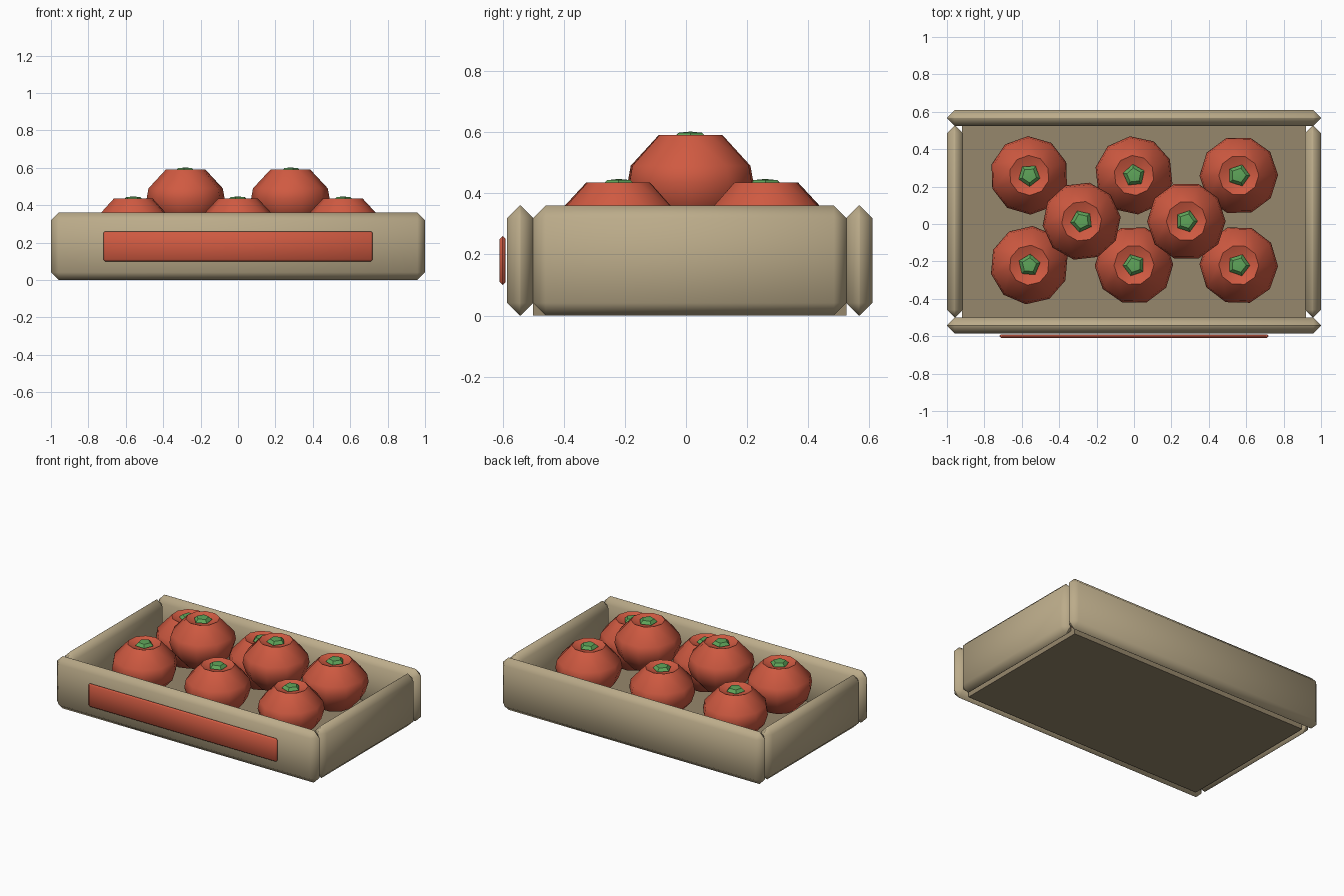
import bpy, bmesh, math, random
from mathutils import Matrix

random.seed(4)
if "Cube" in bpy.data.objects:
    bpy.data.objects.remove(bpy.data.objects["Cube"], do_unlink=True)


def material(name, r, g, b):
    m = bpy.data.materials.new(name)
    m.use_nodes = True
    m.diffuse_color = (r, g, b, 1)
    m.node_tree.nodes["Principled BSDF"].inputs["Base Color"].default_value = (r, g, b, 1)
    return m


wood = material("pale wood", 0.50, 0.41, 0.254)
base_wood = material("dark wood", 0.305, 0.242, 0.15)
red = material("tomato red", 0.63, 0.102, 0.053)
green = material("stem green", 0.115, 0.376, 0.102)


def finish(bm, name, mat, angle):
    bmesh.ops.recalc_face_normals(bm, faces=bm.faces)
    mesh = bpy.data.meshes.new(name)
    bm.to_mesh(mesh)
    bm.free()
    mesh.materials.append(mat)
    obj = bpy.data.objects.new(name, mesh)
    bpy.context.collection.objects.link(obj)
    bpy.ops.object.select_all(action="DESELECT")
    obj.select_set(True)
    bpy.context.view_layer.objects.active = obj
    bpy.ops.object.shade_smooth_by_angle(angle=math.radians(angle))
    return obj


def box(name, x, y, z, mat, bevel=0):
    """Box spanning the given (low, high) ranges, with chamfered edges."""
    bm = bmesh.new()
    bmesh.ops.create_cube(bm, size=1)
    for v in bm.verts:
        v.co = [(a + b) / 2 + c * (b - a) for (a, b), c in zip((x, y, z), v.co)]
    if bevel:
        bmesh.ops.bevel(bm, geom=bm.edges[:], offset=bevel, segments=1, affect="EDGES")
    return finish(bm, name, mat, 50)


def lathe(name, profile, sides, place, turn, mat, angle):
    """Revolve (radius, height) points; both ends lie on the axis."""
    bm = bmesh.new()
    verts = [bm.verts.new((r, 0, z)) for r, z in profile]
    edges = [bm.edges.new(pair) for pair in zip(verts, verts[1:])]
    bmesh.ops.spin(bm, geom=verts + edges, cent=(0, 0, 0), axis=(0, 0, 1),
                   angle=math.tau, steps=sides, use_duplicate=False)
    bmesh.ops.remove_doubles(bm, verts=bm.verts, dist=0.0005)
    bm.transform(Matrix.Translation(place) @ Matrix.Rotation(turn, 4, "Z"))
    return finish(bm, name, mat, angle)


# Crate
box("front_wall", (-1, 1), (-0.585, -0.5), (0, 0.36), wood, 0.041)
box("back_wall", (-1, 1), (0.525, 0.61), (0, 0.36), wood, 0.041)
for side, x in (("left", (0.914, 1)), ("right", (-1, -0.914))):
    box(side + "_wall", x, (-0.5, 0.525), (0, 0.36), wood, 0.041)
box("crate_floor", (-0.92, 0.92), (-0.5, 0.525), (0, 0.06), base_wood)
box("front_panel", (-0.72, 0.72), (-0.61, -0.59), (0.1, 0.26), red, 0.0095)

# Tomatoes with a dimpled top, heights measured from the rim
BODY = [(0, -0.03), (0.06, -0.02), (0.107, 0), (0.2, -0.1), (0.21, -0.155),
        (0.188, -0.225), (0.11, -0.31), (0, -0.355)]
STEM = [(0, 0.012), (0.04, 0.008), (0.06, -0.012), (0, -0.03)]


def tomato(name, x, y, top):
    turn = random.uniform(0, math.tau)
    lathe(name, BODY, 10, (x, y, top), turn, red, 50)
    lathe(name + "_stem", STEM, 5, (x, y, top), turn, green, 30)


for row, y in (("front", -0.22), ("back", 0.26)):
    for col, x in (("right", -0.56), ("middle", 0), ("left", 0.56)):
        tomato(f"{row}_{col}_tomato", x, y, 0.435)
for col, x in (("right", -0.28), ("left", 0.28)):
    tomato(f"upper_{col}_tomato", x, 0.015, 0.59)
